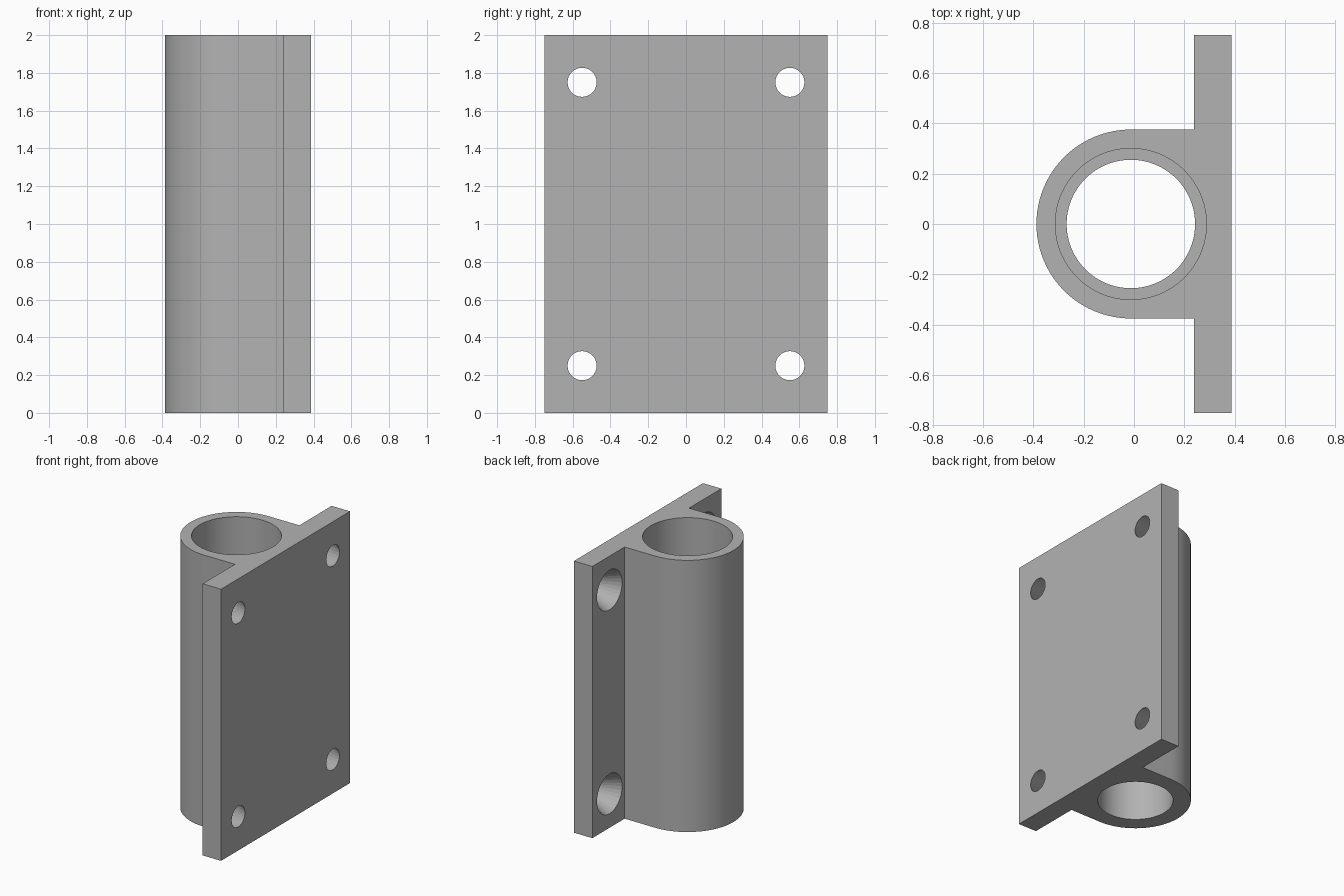
import bpy, bmesh, math
from mathutils import Matrix, Vector

cube = bpy.data.objects.get("Cube")
if cube:
    bpy.data.objects.remove(cube, do_unlink=True)

HEIGHT = 2.0
PLATE_BACK, PLATE_FRONT, PLATE_HALF = 0.2375, 0.3875, 0.75
TUBE_X, TUBE_R = -0.0125, 0.375
BORE_R, LOWER_BORE_R, LEDGE_Z = 0.3, 0.255, 1.0

grey = bpy.data.materials.new("plain grey")
grey.use_nodes = True
colour = (0.45, 0.45, 0.45, 1)
grey.diffuse_color = colour
grey.node_tree.nodes["Principled BSDF"].inputs["Base Color"].default_value = colour


def make_object(name, bm):
    bmesh.ops.recalc_face_normals(bm, faces=bm.faces)
    mesh = bpy.data.meshes.new(name)
    bm.to_mesh(mesh)
    bm.free()
    mesh.materials.append(grey)
    obj = bpy.data.objects.new(name, mesh)
    bpy.context.collection.objects.link(obj)
    return obj


def cutter(name, start, end, r1, r2, sides):
    """Round cutter running from start to end."""
    a, b = Vector(start), Vector(end)
    turn = (b - a).to_track_quat('Z', 'Y').to_matrix().to_4x4()
    bm = bmesh.new()
    bmesh.ops.create_cone(bm, cap_ends=True, segments=sides, radius1=r1, radius2=r2,
                          depth=(b - a).length,
                          matrix=Matrix.Translation((a + b) / 2) @ turn)
    obj = make_object(name, bm)
    obj.hide_render = True
    return obj


# Bracket body: flange plate with a rounded sleeve, extruded upward
profile = [(PLATE_BACK, PLATE_HALF), (PLATE_BACK, TUBE_R)]
for i in range(49):
    angle = math.pi / 2 + math.pi * i / 48
    profile.append((TUBE_X + TUBE_R * math.cos(angle), TUBE_R * math.sin(angle)))
profile += [(PLATE_BACK, -TUBE_R), (PLATE_BACK, -PLATE_HALF),
            (PLATE_FRONT, -PLATE_HALF), (PLATE_FRONT, PLATE_HALF)]
bm = bmesh.new()
base = bm.faces.new([bm.verts.new((x, y, 0)) for x, y in profile])
top = bmesh.ops.extrude_face_region(bm, geom=[base])["geom"]
bmesh.ops.translate(bm, vec=(0, 0, HEIGHT),
                    verts=[v for v in top if isinstance(v, bmesh.types.BMVert)])
body = make_object("sleeve_bracket", bm)

# Stepped bore through the sleeve
cutters = [
    cutter("bore_cutter", (TUBE_X, 0, LEDGE_Z), (TUBE_X, 0, HEIGHT + 0.1), BORE_R, BORE_R, 96),
    cutter("lower_bore_cutter", (TUBE_X, 0, -0.1), (TUBE_X, 0, LEDGE_Z + 0.1),
           LOWER_BORE_R, LOWER_BORE_R, 96),
]

# Tapered screw holes, wide on the sleeve side; ends overshoot the plate
WIDE, NARROW, OVER = 0.146, 0.077, 0.01
slope = (WIDE - NARROW) / (PLATE_FRONT - PLATE_BACK)
for y in (-0.55, 0.55):
    for z in (0.25, 1.75):
        cutters.append(cutter("screw_hole_cutter", (PLATE_BACK - OVER, y, z),
                              (PLATE_FRONT + OVER, y, z),
                              WIDE + slope * OVER, NARROW - slope * OVER, 32))

# Cut every hole, then remove the cutters
bpy.context.view_layer.objects.active = body
body.select_set(True)
for tool in cutters:
    mod = body.modifiers.new("cut", 'BOOLEAN')
    mod.operation, mod.solver, mod.object = 'DIFFERENCE', 'EXACT', tool
    bpy.ops.object.modifier_apply(modifier=mod.name)
    bpy.data.objects.remove(tool, do_unlink=True)

bpy.ops.object.shade_smooth_by_angle(angle=math.radians(10))
